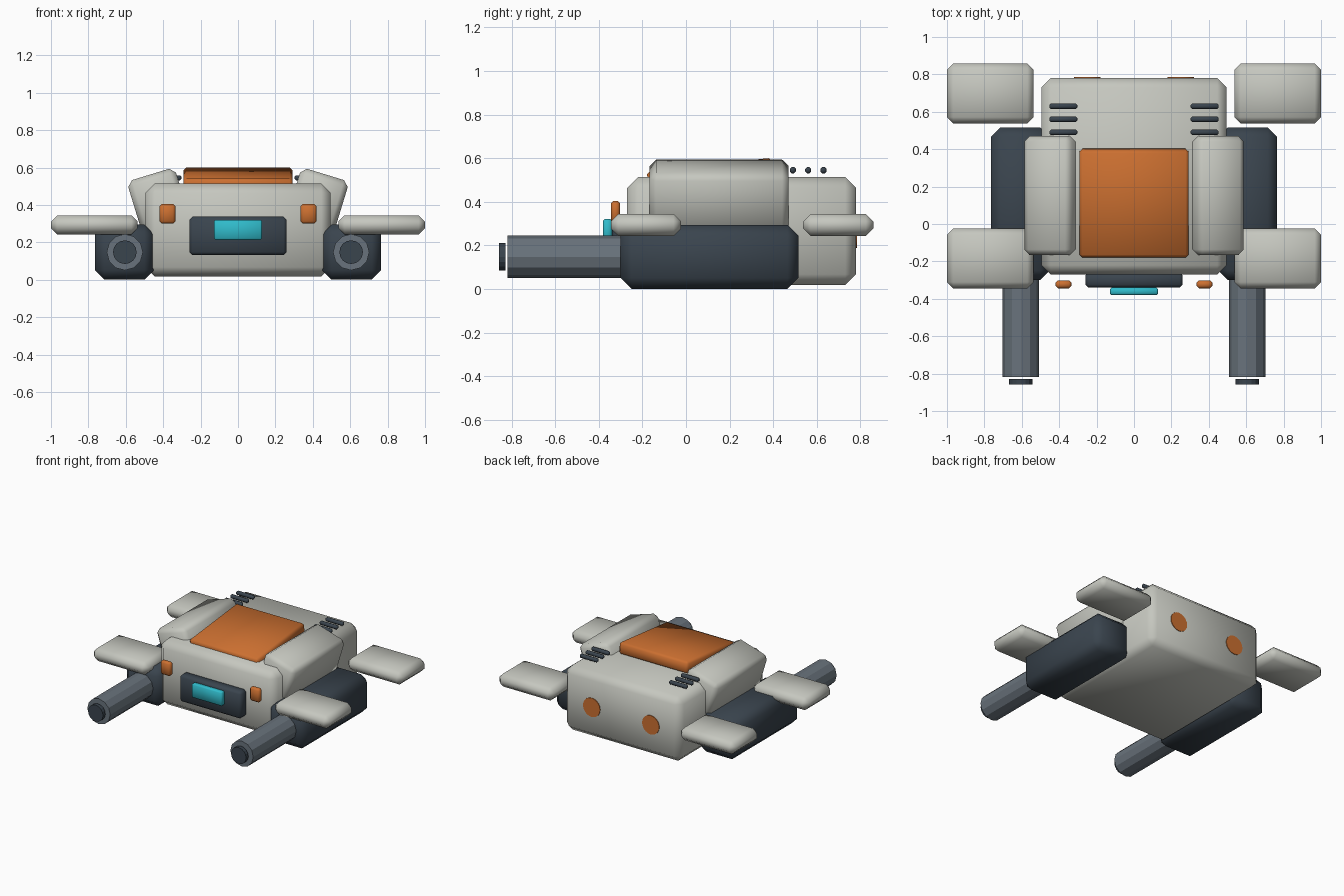
import bpy, math

cube = bpy.data.objects.get("Cube")
if cube:
    bpy.data.objects.remove(cube, do_unlink=True)


def material(name, rgb):
    m = bpy.data.materials.new(name)
    m.use_nodes = True
    colour = (*rgb, 1)
    m.diffuse_color = colour
    m.node_tree.nodes["Principled BSDF"].inputs["Base Color"].default_value = colour
    return m


LIGHT = material("light_grey", (0.56, 0.57, 0.52))
DARK = material("dark_slate", (0.042, 0.058, 0.076))
STEEL = material("steel_grey", (0.14, 0.17, 0.2))
ORANGE = material("orange", (0.6, 0.16, 0.03))
CYAN = material("cyan", (0.03, 0.5, 0.6))


def finish(ob, name, mat, angle):
    ob.name = name
    ob.data.materials.append(mat)
    bpy.ops.object.shade_smooth_by_angle(angle=math.radians(angle))
    return ob


def block(name, mat, centre, size, bevel, rotation=(0, 0, 0)):
    """Chamfered box with softly shaded edges."""
    bpy.ops.mesh.primitive_cube_add(size=1, location=centre)
    ob = bpy.context.object
    ob.scale = size
    bpy.ops.object.transform_apply(location=False, rotation=False, scale=True)
    ob.rotation_euler = [math.radians(a) for a in rotation]
    mod = ob.modifiers.new("chamfer", "BEVEL")
    mod.width = bevel
    mod.segments = 1
    bpy.ops.object.modifier_apply(modifier="chamfer")
    return finish(ob, name, mat, 60)


def rod(name, mat, x, z, y0, y1, radius, sides):
    """Cylinder running along y."""
    bpy.ops.mesh.primitive_cylinder_add(
        vertices=sides, radius=radius, depth=y1 - y0,
        location=(x, (y0 + y1) / 2, z), rotation=(math.pi / 2, 0, 0))
    return finish(bpy.context.object, name, mat, 20)


# Hull, sloping hatch and front visor
block("body", LIGHT, (0, 0.255, 0.266), (0.99, 1.05, 0.496), 0.05)
block("hatch", ORANGE, (0, 0.112, 0.527), (0.585, 0.578, 0.09), 0.016, (6, 0, 0))
block("visor_frame", DARK, (0, -0.3, 0.235), (0.52, 0.08, 0.205), 0.016)
block("visor_screen", CYAN, (0, -0.36, 0.267), (0.256, 0.04, 0.108), 0.008)

# Mirrored parts on either side
for side, s in (("left", 1), ("right", -1)):
    block(side + "_shoulder", LIGHT, (s * 0.424, 0.152, 0.42),
          (0.267, 0.637, 0.3), 0.03, (0, s * 17, 0))
    block(side + "_pod", DARK, (s * 0.608, 0.108, 0.148), (0.315, 0.815, 0.294), 0.05)
    rod(side + "_barrel", STEEL, s * 0.605, 0.148, -0.818, -0.25, 0.097, 12)
    rod(side + "_muzzle", DARK, s * 0.605, 0.148, -0.857, -0.828, 0.063, 16)
    block(side + "_front_light", ORANGE, (s * 0.377, -0.323, 0.353),
          (0.084, 0.042, 0.104), 0.012)
    rod(side + "_rear_lamp", ORANGE, s * 0.25, 0.26, 0.776, 0.785, 0.072, 20)

    # Fins
    for place, y in (("front", -0.184), ("rear", 0.698)):
        block(f"{side}_{place}_fin", LIGHT, (s * 0.768, y, 0.294),
              (0.464, 0.321, 0.102), 0.034)

    # Vent bars
    for i in range(3):
        block(f"{side}_vent_{i + 1}", DARK, (s * 0.378, 0.49 + 0.07 * i, 0.545),
              (0.15, 0.028, 0.028), 0.008)
